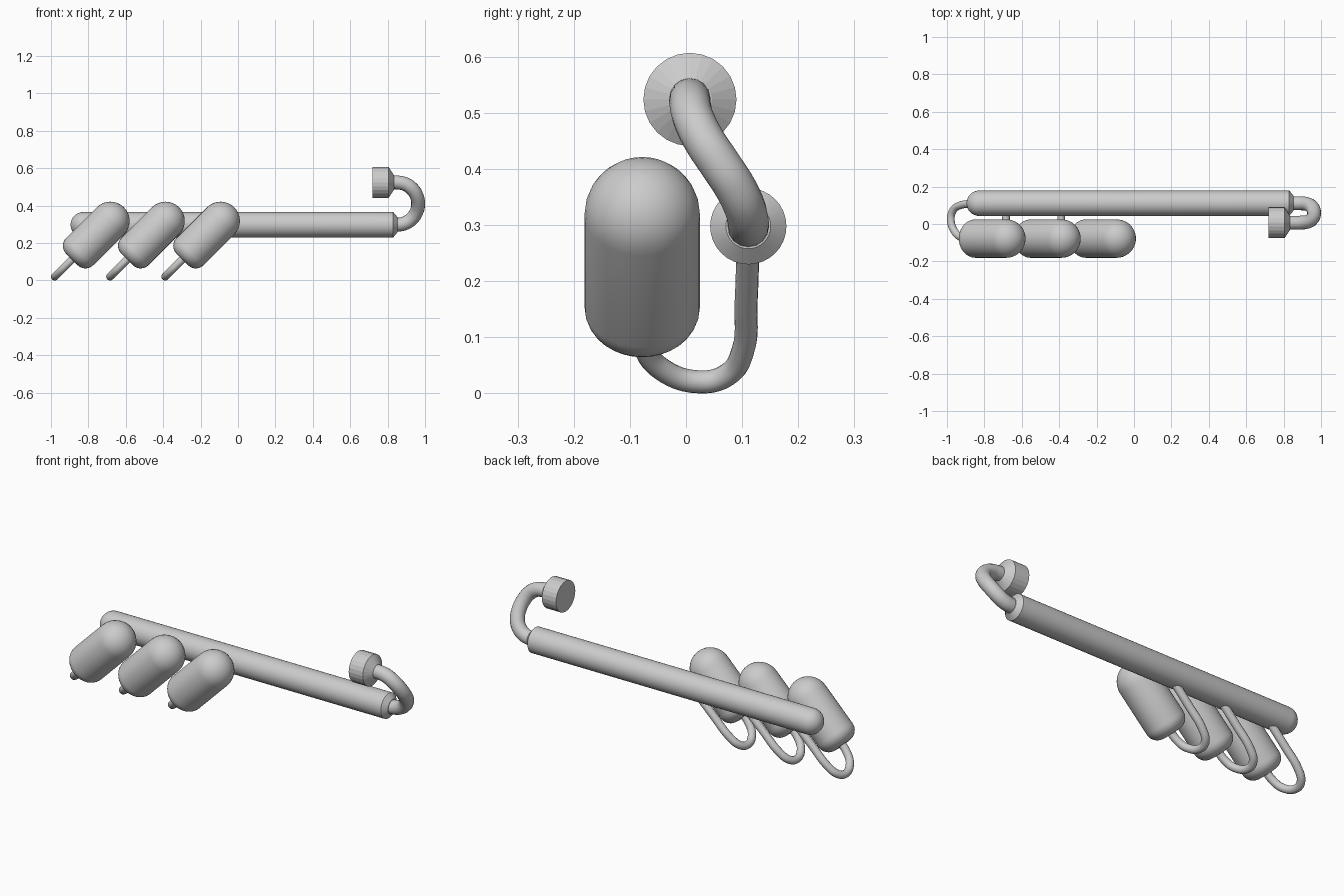
import bpy, bmesh
from math import sin, cos, pi
from mathutils import Vector

if "Cube" in bpy.data.objects:
    bpy.data.objects.remove(bpy.data.objects["Cube"])


def finish(obj, smooth=True):
    bpy.ops.object.select_all(action='DESELECT')
    obj.select_set(True)
    bpy.context.view_layer.objects.active = obj
    if smooth:
        bpy.ops.object.shade_smooth_by_angle(angle=pi / 6)


def lathe(name, profile, origin, axis, sides=32, smooth=True):
    """Revolve (radius, distance) points around an axis; ends are capped."""
    rot = Vector(axis).to_track_quat('Z', 'Y')
    bm = bmesh.new()
    rings = []
    for r, d in profile:
        rings.append([bm.verts.new(rot @ Vector((r * cos(2 * pi * i / sides),
                                                 r * sin(2 * pi * i / sides), d)) + Vector(origin))
                      for i in range(sides)])
    for a, b in zip(rings, rings[1:]):
        for i in range(sides):
            j = (i + 1) % sides
            bm.faces.new((a[i], a[j], b[j], b[i]))
    bm.faces.new(rings[0][::-1])
    bm.faces.new(rings[-1])
    bmesh.ops.remove_doubles(bm, verts=bm.verts, dist=1e-5)
    bmesh.ops.recalc_face_normals(bm, faces=bm.faces)
    me = bpy.data.meshes.new(name)
    bm.to_mesh(me)
    bm.free()
    obj = bpy.data.objects.new(name, me)
    bpy.context.collection.objects.link(obj)
    finish(obj, smooth)


def pipe(name, points, radius):
    """Round pipe through the points, converted to a mesh."""
    cu = bpy.data.curves.new(name, 'CURVE')
    cu.dimensions = '3D'
    cu.bevel_depth, cu.bevel_resolution = radius, 6
    cu.resolution_u, cu.use_fill_caps = 6, True
    sp = cu.splines.new('BEZIER')
    sp.bezier_points.add(len(points) - 1)
    for bp, p in zip(sp.bezier_points, points):
        bp.co = p
        bp.handle_left_type = bp.handle_right_type = 'AUTO'
    obj = bpy.data.objects.new(name, cu)
    bpy.context.collection.objects.link(obj)
    finish(obj, False)
    bpy.ops.object.convert(target='MESH')
    finish(bpy.context.object)


def arc(r, centre_r, centre_d, a0, a1, n=8):
    steps = [a0 + (a1 - a0) * i / n for i in range(n + 1)]
    return [(max(0.0005, centre_r + r * cos(a)), centre_d + r * sin(a)) for a in steps]


# Long body: domed left end, chamfered right end
TY, TZ, TR = 0.111, 0.298, 0.068
lathe("main_tube",
      arc(TR, 0, -0.827, -pi / 2, 0) + [(TR, 0.83), (0.04, 0.853), (0.03, 0.853)],
      (0, TY, TZ), (1, 0, 0))

# Return bend sweeping up and forward to the end cap
bend = [(0.83, TY, TZ)]
for i in range(9):
    a = pi * i / 8
    t = (1 - cos(a)) / 2
    s = t * t * (3 - 2 * t)
    bend.append((0.85 + 0.113 * sin(a), TY + (0.007 - TY) * s, TZ + 0.226 * t))
bend.append((0.81, 0.007, 0.524))
pipe("return_pipe", bend, 0.037)

# End cap with conical shoulder
lathe("end_cap", [(0.083, 0.72), (0.083, 0.805), (0.039, 0.834)],
      (0, 0.007, 0.524), (1, 0, 0), sides=24, smooth=False)

# Three tilted canisters, each fed by a J-shaped pipe from the main tube
R, F, LENGTH = 0.103, 0.06, 0.231
canister = arc(F, R - F, 0, -pi / 2, 0) + arc(R, 0, LENGTH, 0, pi / 2)
feed = [(-0.078, 0.14), (-0.074, 0.085), (-0.046, 0.045), (0.025, 0.0205),
        (0.075, 0.034), (0.101, 0.075), (0.107, 0.16), (0.111, 0.28)]
for k in range(3):
    dx = 0.295 * k
    lathe(f"canister_{k + 1}", canister, (-0.846 + dx, -0.078, 0.155), (1, 0, 1))
    pipe(f"feed_pipe_{k + 1}", [(z - 1.0 + dx, y, z) for y, z in feed], 0.0205)
